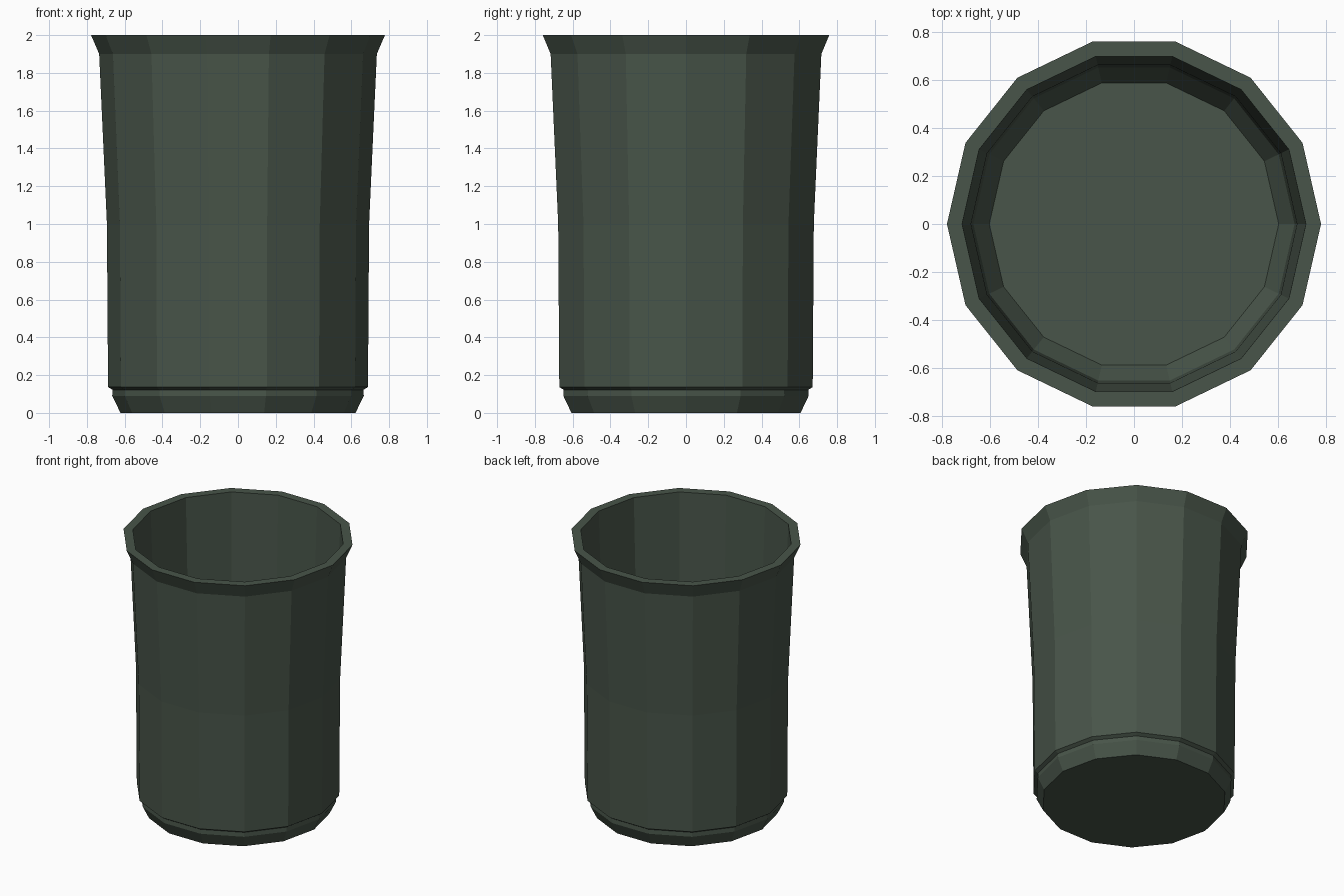
import bpy, bmesh, math

if "Cube" in bpy.data.objects:
    bpy.data.objects.remove(bpy.data.objects["Cube"])

SIDES = 14

# Closed wall profile (radius, height): outside from base to rim, then down the inside
PROFILE = [
    (0.622, 0.0), (0.666, 0.09), (0.664, 0.122), (0.688, 0.137),
    (0.694, 1.0), (0.735, 1.9), (0.778, 2.0),
    (0.715, 2.0), (0.678, 1.0), (0.668, 0.14), (0.602, 0.03),
]

bm = bmesh.new()
rings = []
for r, z in PROFILE:
    rings.append([bm.verts.new((r * math.cos(2 * math.pi * i / SIDES),
                                r * math.sin(2 * math.pi * i / SIDES), z))
                  for i in range(SIDES)])

# Walls and rim
for a, b in zip(rings, rings[1:]):
    for i in range(SIDES):
        j = (i + 1) % SIDES
        bm.faces.new((a[i], a[j], b[j], b[i]))

# Underside and inner floor
bm.faces.new(list(reversed(rings[0])))
bm.faces.new(rings[-1])
bmesh.ops.recalc_face_normals(bm, faces=bm.faces)

mesh = bpy.data.meshes.new("cup")
bm.to_mesh(mesh)
bm.free()
cup = bpy.data.objects.new("cup", mesh)
bpy.context.collection.objects.link(cup)

# Dark green material
mat = bpy.data.materials.new("dark_green")
mat.diffuse_color = (0.065, 0.09, 0.067, 1)
mat.use_nodes = True
mat.node_tree.nodes["Principled BSDF"].inputs["Base Color"].default_value = mat.diffuse_color
mesh.materials.append(mat)
